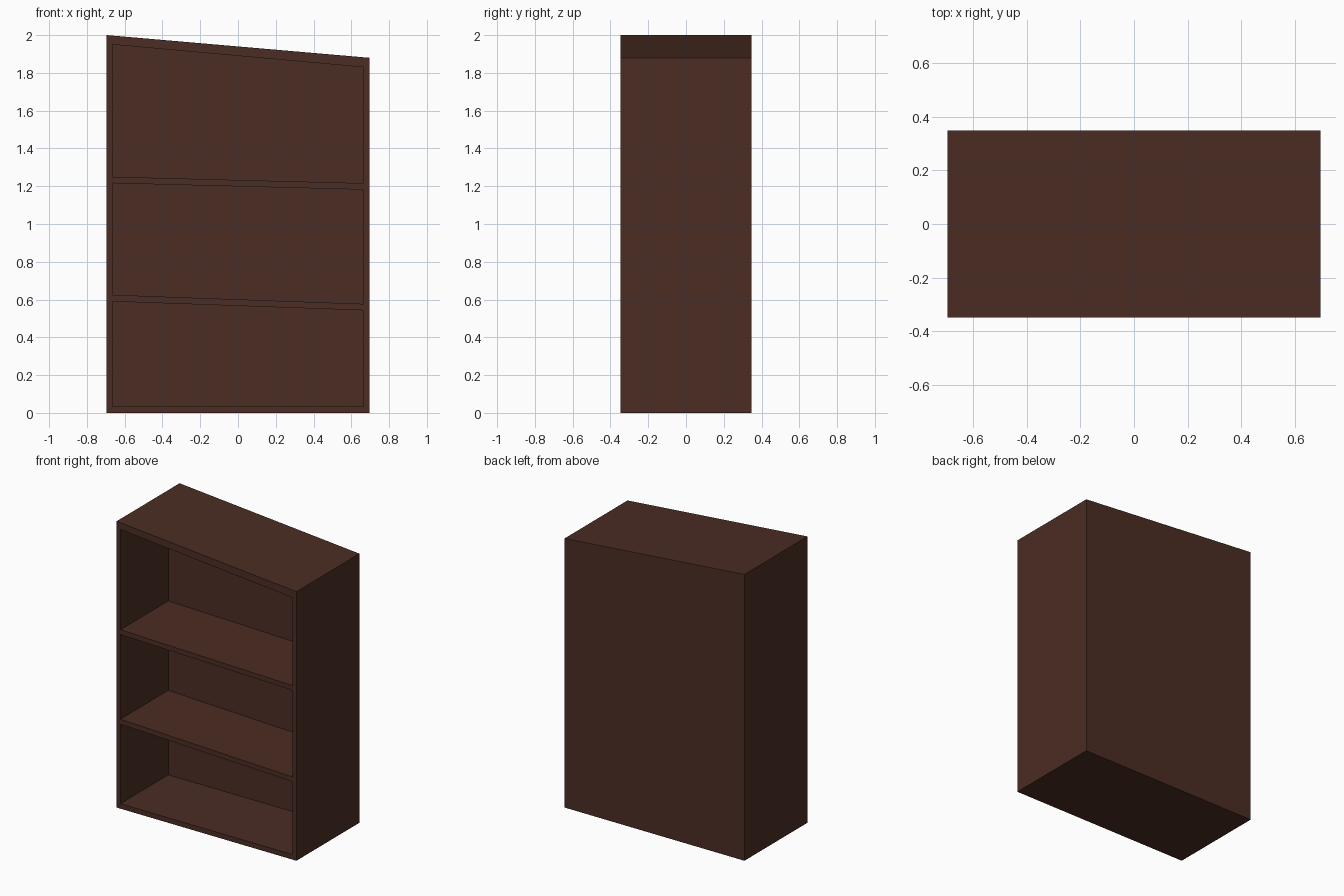
import bpy
import bmesh

if "Cube" in bpy.data.objects:
    bpy.data.objects.remove(bpy.data.objects["Cube"])

W, D, IN = 0.695, 0.3475, 0.665      # half width, half depth, half opening
BACK = 0.18                          # depth position of the inner back wall

wood = bpy.data.materials.new("dark brown wood")
wood.diffuse_color = (0.070, 0.026, 0.017, 1)
wood.use_nodes = True
wood.node_tree.nodes["Principled BSDF"].inputs["Base Color"].default_value = wood.diffuse_color


def prism(name, half, y0, y1, low, high):
    """Prism along y; low and high are (left z, right z) pairs."""
    prof = [(-half, low[0]), (half, low[1]), (half, high[1]), (-half, high[0])]
    bm = bmesh.new()
    face = bm.faces.new([bm.verts.new((x, y0, z)) for x, z in prof])
    ext = bmesh.ops.extrude_face_region(bm, geom=[face])
    verts = [g for g in ext["geom"] if isinstance(g, bmesh.types.BMVert)]
    bmesh.ops.translate(bm, vec=(0, y1 - y0, 0), verts=verts)
    bmesh.ops.recalc_face_normals(bm, faces=bm.faces)
    mesh = bpy.data.meshes.new(name)
    bm.to_mesh(mesh)
    bm.free()
    mesh.materials.append(wood)
    ob = bpy.data.objects.new(name, mesh)
    bpy.context.collection.objects.link(ob)
    return ob


# Bookcase body with a sloping top
body = prism("bookcase_body", W, -D, D, (0, 0), (2.0, 1.88))

# Three compartments cut from the front, leaving tilted shelves
openings = [((0.035, 0.035), (0.59, 0.543)),
            ((0.625, 0.577), (1.216, 1.182)),
            ((1.25, 1.216), (1.95, 1.83))]
for i, (low, high) in enumerate(openings):
    cutter = prism(f"compartment_cutter_{i + 1}", IN, -D - 0.1, BACK, low, high)
    cutter.hide_render = True
    cutter.hide_set(True)
    mod = body.modifiers.new(f"compartment_{i + 1}", 'BOOLEAN')
    mod.operation = 'DIFFERENCE'
    mod.solver = 'EXACT'
    mod.object = cutter
